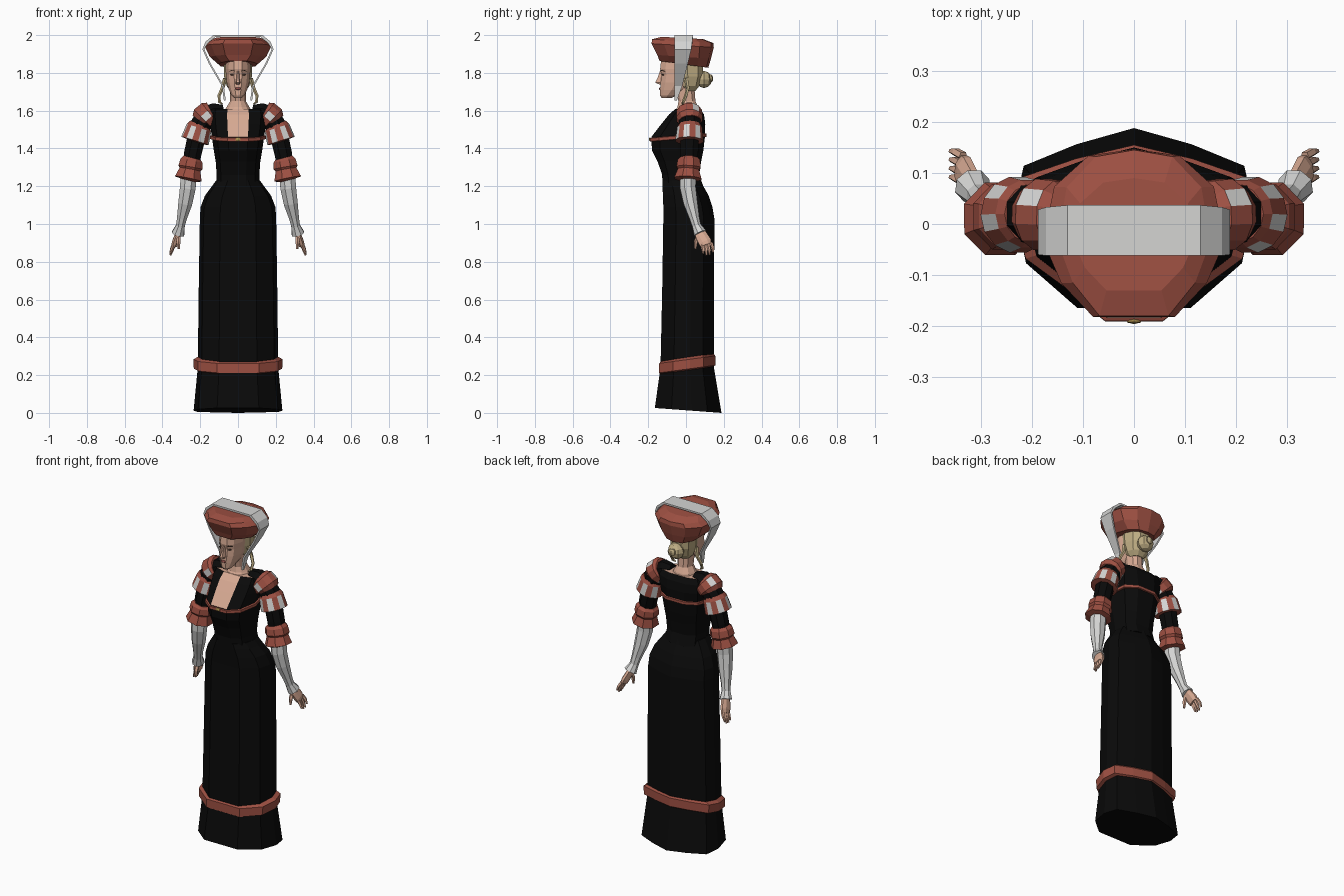
import bpy, bmesh, math
from mathutils import Vector


def material(name, rgb):
    m = bpy.data.materials.new(name)
    m.diffuse_color = (*rgb, 1)
    return m


BLACK = material("black cloth", (0.003, 0.003, 0.003))
RED = material("brick red cloth", (0.34, 0.08, 0.055))
WHITE = material("white linen", (0.66, 0.66, 0.65))
SKIN = material("skin", (0.68, 0.40, 0.29))
HAIR = material("blond hair", (0.52, 0.42, 0.23))
GOLD = material("gold", (0.45, 0.30, 0.08))
LIPS = material("lips", (0.33, 0.09, 0.08))
DARK = material("dark brown", (0.06, 0.035, 0.025))


def skin_rings(name, rings, mats, rule=None, cap_mat=0, caps=True):
    """Bridge rings of points into a closed surface."""
    bm = bmesh.new()
    vs = [[bm.verts.new(p) for p in ring] for ring in rings]
    n = len(vs[0])
    for r in range(len(vs) - 1):
        for i in range(n):
            j = (i + 1) % n
            f = bm.faces.new((vs[r][i], vs[r][j], vs[r + 1][j], vs[r + 1][i]))
            f.material_index = rule(r, i) if rule else 0
    if caps:
        bm.faces.new(vs[0][::-1])
        bm.faces.new(vs[-1]).material_index = cap_mat
    bmesh.ops.recalc_face_normals(bm, faces=bm.faces)
    me = bpy.data.meshes.new(name)
    bm.to_mesh(me)
    bm.free()
    for m in mats:
        me.materials.append(m)
    ob = bpy.data.objects.new(name, me)
    bpy.context.collection.objects.link(ob)
    return ob


def loft(name, shape, sections, mats, **kw):
    """Sections are (z, half width, front y, back y, tilt); shape is half an outline."""
    full = shape + [(-x, y) for x, y in reversed(shape) if x > 0]
    rings = []
    for z, hw, y0, y1, *tilt in sections:
        t = tilt[0] if tilt else 0
        rings.append([(x * hw, (y0 + y1) / 2 + y * (y1 - y0) / 2, z + t * y) for x, y in full])
    return skin_rings(name, rings, mats, **kw)


def tube(name, path, mats, n=8, side=1, flat=1.0, **kw):
    """Path points are (x, y, z, radius); flat squeezes across the y direction."""
    pts = [Vector(p[:3]) for p in path]
    rings = []
    for k, p in enumerate(pts):
        t = (pts[min(k + 1, len(pts) - 1)] - pts[max(k - 1, 0)]).normalized()
        u = (Vector((0, 1, 0)) - t * t.y).normalized()
        v = t.cross(u)
        ring = []
        for i in range(n):
            a = 2 * math.pi * (i + 0.5) / n
            q = p + path[k][3] * (u * math.cos(a) + v * flat * math.sin(a))
            ring.append((q.x * side, q.y, q.z))
        rings.append(ring)
    return skin_rings(name, rings, mats, **kw)


def ball(name, loc, scale, mat, seg=8):
    bm = bmesh.new()
    bmesh.ops.create_uvsphere(bm, u_segments=seg, v_segments=6, radius=1)
    for v in bm.verts:
        v.co = Vector(loc) + Vector([c * s for c, s in zip(v.co, scale)])
    me = bpy.data.meshes.new(name)
    bm.to_mesh(me)
    bm.free()
    me.materials.append(mat)
    ob = bpy.data.objects.new(name, me)
    bpy.context.collection.objects.link(ob)


SKIRT = [(.47, -1), (.9, -.5), (1, .1), (.92, .58), (.48, .82), (0, 1)]
TORSO = [(.38, -1), (.8, -.68), (1, 0), (.85, .72), (.4, 1)]
ROUND = [(.32, -1), (.75, -.72), (1, -.1), (.82, .65), (.38, 1)]
HAT = [(.45, -1), (.8, -.6), (1, -.1), (.88, .55), (.5, .92), (0, 1)]

# Skirt and hem trim
loft("skirt", SKIRT, [
    (.013, .235, -.165, .188, -.013), (.24, .213, -.135, .148), (.65, .208, -.126, .149),
    (1.03, .202, -.12, .15), (1.09, .198, -.12, .14), (1.15, .175, -.122, .12),
    (1.2, .138, -.125, .092), (1.23, .116, -.125, .08)], [BLACK])
loft("hem_trim", SKIRT, [
    (.225, .214, -.132, .145, .02), (.232, .234, -.142, .155, .02),
    (.282, .236, -.142, .155, .02), (.295, .212, -.13, .145, .02)], [RED])

# Bodice with open neckline, girdle and brooch
loft("bodice", TORSO, [
    (1.2, .115, -.125, .088), (1.26, .113, -.126, .07), (1.33, .118, -.15, .08),
    (1.39, .128, -.18, .092), (1.46, .138, -.184, .1), (1.53, .148, -.13, .102),
    (1.58, .152, -.09, .095), (1.61, .145, -.055, .075)], [BLACK, SKIN],
    rule=lambda r, i: 1 if r >= 4 and i == 9 else 0, cap_mat=1)
loft("girdle", TORSO, [
    (1.448, .138, -.186, .1, .012), (1.45, .148, -.191, .108, .012),
    (1.466, .148, -.19, .108, .012), (1.469, .138, -.183, .1, .012)], [RED])
ball("brooch", (0, -.19, 1.448), (.016, .006, .01), GOLD, 6)

# Neck and head
loft("neck", ROUND, [
    (1.575, .085, -.075, .075), (1.62, .06, -.045, .065), (1.65, .042, -.04, .05),
    (1.72, .042, -.055, .045)], [SKIN])
loft("head", ROUND, [
    (1.668, .022, -.13, -.075), (1.68, .034, -.137, -.05), (1.71, .048, -.137, .0),
    (1.75, .06, -.134, .04), (1.79, .064, -.13, .055), (1.82, .066, -.137, .065),
    (1.88, .064, -.13, .07)], [SKIN])
loft("nose", [(.5, -1), (1, 1)], [
    (1.738, .013, -.14, -.125), (1.748, .015, -.163, -.125), (1.775, .009, -.15, -.125),
    (1.81, .007, -.138, -.125)], [SKIN])
ball("mouth", (0, -.137, 1.717), (.017, .006, .007), LIPS)
for s, side in ((1, "left"), (-1, "right")):
    ball(side + "_eye", (s * .03, -.122, 1.79), (.011, .006, .005), DARK)
    tube(side + "_eyebrow", [(.015, -.135, 1.809, .003), (.03, -.131, 1.814, .003),
                             (.046, -.112, 1.808, .002)], [DARK], n=4, side=s)

# Hair
loft("hair", ROUND, [
    (1.705, .038, -.01, .05), (1.73, .06, -.03, .07), (1.78, .073, -.055, .088),
    (1.86, .075, -.06, .092)], [HAIR])
ball("hair_bun", (0, .095, 1.765), (.05, .042, .045), HAIR)
ball("hair_bun_core", (0, .13, 1.77), (.024, .014, .022), HAIR, 6)

# Hat with white band that falls into side lappets
loft("hat", HAT, [
    (1.845, .105, -.14, .118, -.018), (1.885, .15, -.152, .132, -.01),
    (1.945, .178, -.182, .147, -.01), (1.968, .15, -.18, .145, -.01),
    (1.985, .12, -.13, .09, -.006)], [RED])
band = [(.13, 2.0, -.062, .037), (.172, 1.965, -.062, .033), (.188, 1.925, -.06, .028),
        (.155, 1.85, -.06, .01), (.085, 1.73, -.062, -.02), (.075, 1.655, -.062, -.048)]
cross = [(-x, *r) for x, *r in reversed(band)] + band
T = .01
strip = []
for x, z, y0, y1 in cross:
    s = math.copysign(1, x)
    ix, iz = x - s * T, z - (T if z > 1.96 else 0)
    strip.append([(x, y0, z), (x, y1, z), (ix, y1, iz), (ix, y0, iz)])
skin_rings("hat_band_and_lappets", strip, [WHITE])

for s, side in ((1, "left"), (-1, "right")):
    # Hanging curl
    tube(side + "_curl", [(.068, .0, 1.77, .012), (.082, .01, 1.72, .01), (.1, .0, 1.68, .009),
                          (.098, -.015, 1.645, .008), (.082, -.02, 1.635, .004)],
         [HAIR], n=5, side=s)
    # Sleeve
    tube(side + "_sleeve", [
        (.075, .015, 1.6, .034), (.12, .015, 1.593, .052), (.165, .018, 1.572, .063),
        (.2, .02, 1.52, .06), (.222, .02, 1.45, .052), (.24, .018, 1.37, .05),
        (.25, .015, 1.31, .046)], [BLACK], side=s)
    # Slashed shoulder ring
    tube(side + "_shoulder_ring", [
        (.14, .017, 1.592, .058), (.148, .017, 1.588, .07), (.182, .019, 1.558, .072),
        (.19, .02, 1.545, .06)], [RED, WHITE], n=12, side=s,
        rule=lambda r, i: 1 if i % 4 == 1 and r == 1 else 0)
    # Slashed flared band
    tube(side + "_slashed_band", [
        (.2, .02, 1.525, .058), (.207, .02, 1.508, .068), (.228, .018, 1.44, .076),
        (.229, .018, 1.437, .052)], [RED, WHITE], n=14, side=s,
        rule=lambda r, i: 1 if i % 2 and r == 1 else 0)
    # Two tier elbow cuff
    tube(side + "_elbow_cuff", [
        (.242, .015, 1.35, .05), (.246, .015, 1.335, .064), (.252, .014, 1.3, .069),
        (.254, .013, 1.288, .06), (.263, .01, 1.24, .077), (.265, .01, 1.232, .048)],
        [RED], side=s)
    # Linen forearm
    tube(side + "_linen_undersleeve", [
        (.26, .01, 1.27, .046), (.266, .01, 1.19, .045), (.279, .024, 1.11, .04),
        (.297, .045, 1.03, .028), (.305, .056, .99, .025), (.317, .075, .95, .036)],
        [WHITE], side=s)
    # Hand
    tube(side + "_palm", [
        (.31, .065, .97, .024), (.32, .08, .94, .034), (.332, .1, .905, .037),
        (.337, .107, .888, .032)], [SKIN], side=s, flat=.5)
    for k in range(4):
        y = .082 + k * .017
        drop = (.0, .008, .006, -.008)[k]
        tube(f"{side}_finger_{k + 1}", [
            (.335, y, .9, .0095), (.349, y + .008, .868 - drop, .009),
            (.359, y + .01, .842 - drop, .005)], [SKIN], n=5, side=s)
    tube(side + "_thumb", [
        (.316, .066, .94, .012), (.315, .052, .905, .011), (.314, .05, .868, .006)],
        [SKIN], n=5, side=s)
